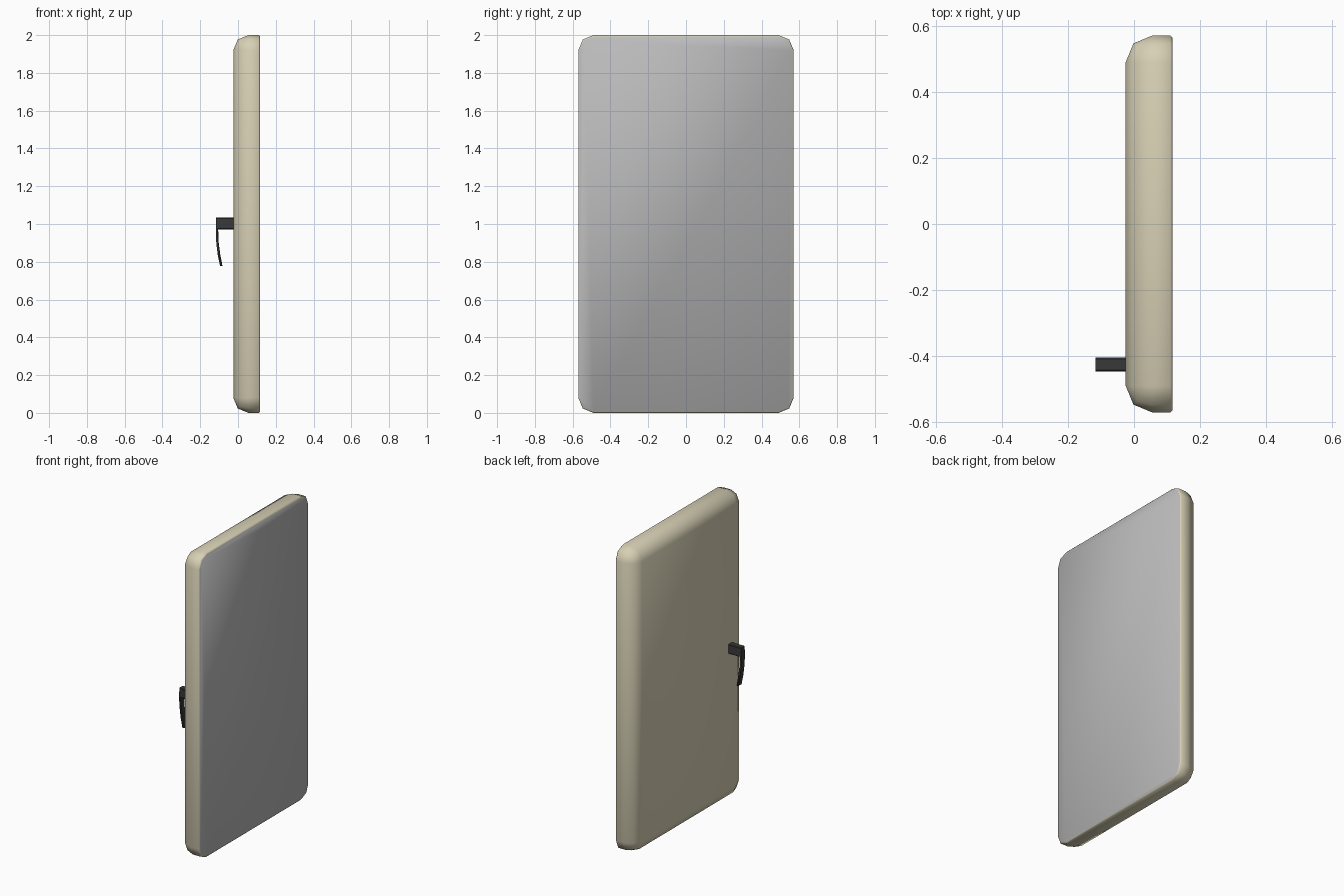
import bpy, bmesh, math

if "Cube" in bpy.data.objects:
    bpy.data.objects.remove(bpy.data.objects["Cube"])


def material(name, color):
    m = bpy.data.materials.new(name)
    m.diffuse_color = (*color, 1)
    m.use_nodes = True
    m.node_tree.nodes["Principled BSDF"].inputs["Base Color"].default_value = m.diffuse_color
    return m


def finish(bm, name, mats, angle=60):
    bmesh.ops.recalc_face_normals(bm, faces=bm.faces)
    me = bpy.data.meshes.new(name)
    bm.to_mesh(me)
    bm.free()
    ob = bpy.data.objects.new(name, me)
    bpy.context.collection.objects.link(ob)
    for m in mats:
        me.materials.append(m)
    bpy.ops.object.select_all(action='DESELECT')
    ob.select_set(True)
    bpy.context.view_layer.objects.active = ob
    bpy.ops.object.shade_smooth_by_angle(angle=math.radians(angle))
    return ob


cream = material("cream", (0.68, 0.63, 0.46))
grey = material("panel_grey", (0.5, 0.5, 0.5))
black = material("black", (0.04, 0.04, 0.04))

# Door slab: rounded on all edges except the flat inner (+x) side
X0, X1, W, H = -0.025, 0.117, 0.57, 2.0
bm = bmesh.new()
bmesh.ops.create_cube(bm, size=1)
for v in bm.verts:
    v.co = (X1 if v.co.x > 0 else X0, v.co.y * 2 * W, (v.co.z + 0.5) * H)
outer = [e for e in bm.edges if any(v.co.x < X1 - 0.01 for v in e.verts)]
bmesh.ops.bevel(bm, geom=outer, offset=0.08, segments=2, profile=0.5,
                affect='EDGES')
# Thin rim around the inner side, with the inner face in grey
inner = max(bm.faces, key=lambda f: f.calc_center_median().x)
bmesh.ops.bevel(bm, geom=list(inner.edges), offset=0.007, segments=1,
                affect='EDGES')
max(bm.faces, key=lambda f: f.calc_center_median().x).material_index = 1
finish(bm, "door_slab", [cream, grey])

# Handle: post and curved hanging lever as one extruded side profile
profile = [(-0.02, 1.034), (-0.117, 1.034), (-0.117, 0.97), (-0.115, 0.90),
           (-0.108, 0.84), (-0.095, 0.777), (-0.082, 0.777), (-0.094, 0.84),
           (-0.102, 0.90), (-0.105, 0.972), (-0.02, 0.972)]
Y0, Y1 = -0.446, -0.404
bm = bmesh.new()
face = bm.faces.new([bm.verts.new((x, Y0, z)) for x, z in profile])
ext = bmesh.ops.extrude_face_region(bm, geom=[face])
for v in ext['geom']:
    if isinstance(v, bmesh.types.BMVert):
        v.co.y = Y1
rim = [e for e in bm.edges
       if abs(e.verts[0].co.y - e.verts[1].co.y) < 1e-5
       and min(v.co.x for v in e.verts) < -0.03]
bmesh.ops.bevel(bm, geom=rim, offset=0.004, segments=1, affect='EDGES')
finish(bm, "door_handle", [black], 40)
